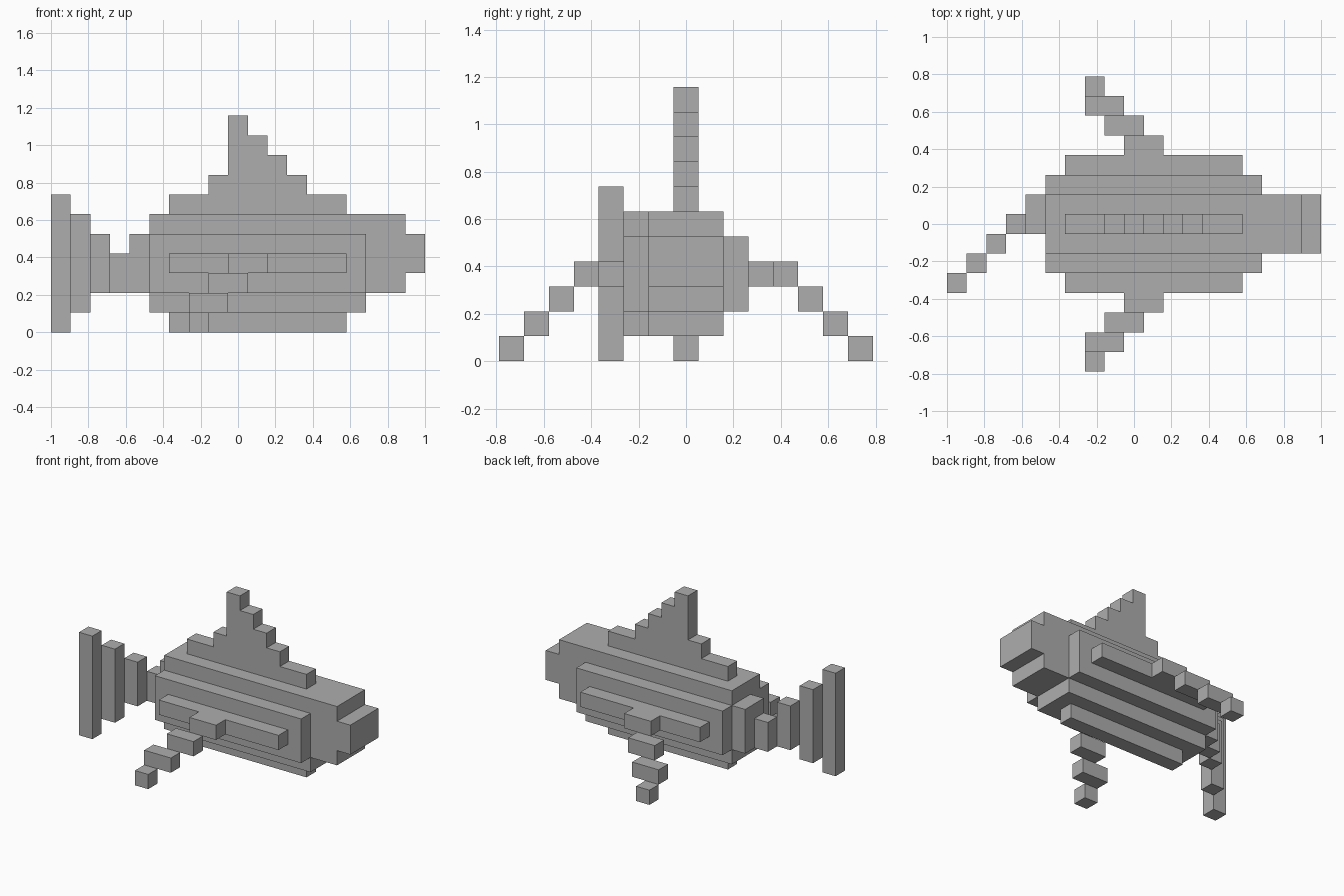
import bpy
import bmesh
from mathutils import Matrix, Vector

cube = bpy.data.objects.get("Cube")
if cube:
    bpy.data.objects.remove(cube)

U = 2 / 19  # edge of one block; the model is 19 blocks long

grey = bpy.data.materials.new("plain grey")
grey.use_nodes = True
COLOUR = (0.42, 0.42, 0.42, 1)
grey.diffuse_color = COLOUR
grey.node_tree.nodes["Principled BSDF"].inputs["Base Color"].default_value = COLOUR


def blocks(name, boxes):
    """One object from boxes given as block ranges (x, y, z); y row 0 is the middle."""
    bm = bmesh.new()
    for (x0, x1), (y0, y1), (z0, z1) in boxes:
        size = Vector((x1 - x0, y1 - y0 + 1, z1 - z0)) * U
        centre = Vector(((x0 + x1) / 2 - 9.5, (y0 + y1) / 2, (z0 + z1) / 2)) * U
        bmesh.ops.create_cube(bm, size=1, matrix=Matrix.Translation(centre) @ Matrix.Diagonal(size).to_4x4())
    mesh = bpy.data.meshes.new(name)
    bm.to_mesh(mesh)
    bm.free()
    mesh.materials.append(grey)
    obj = bpy.data.objects.new(name, mesh)
    bpy.context.collection.objects.link(obj)


MID = (0, 0)
CORE = (-1, 1)

# Body, head and snout
blocks("body", [((5, 16), CORE, (1, 6)), ((16, 18), CORE, (2, 6))])
blocks("snout", [((18, 19), CORE, (3, 5))])
blocks("belly_keel", [((6, 15), MID, (0, 1))])

# Stepped dorsal fin
fin_steps = [(6, 15), (8, 13), (9, 12), (9, 11), (9, 10)]
blocks("dorsal_fin", [(x, MID, (6 + i, 7 + i)) for i, x in enumerate(fin_steps)])

# Flanks and drooping side fins, on both sides
for side, s in (("right", -1), ("left", 1)):
    blocks(side + "_flank", [((5, 16), (2 * s, 2 * s), (2, 5)),
                             ((6, 15), (3 * s, 3 * s), (3, 4))])
    fin = [((9, 11), 3), ((8, 10), 2), ((7, 9), 1), ((7, 8), 0)]
    blocks(side + "_fin", [(x, ((4 + i) * s, (4 + i) * s), (z, z + 1))
                           for i, (x, z) in enumerate(fin)])

# Tail stalk and the tail fin sweeping to one side
blocks("tail_stalk", [((4, 5), (0, 1), (2, 5)), ((3, 4), MID, (2, 4))])
blocks("tail_fin", [((i, i + 1), (i - 3, i - 3), (i, 7 - i)) for i in range(3)])
